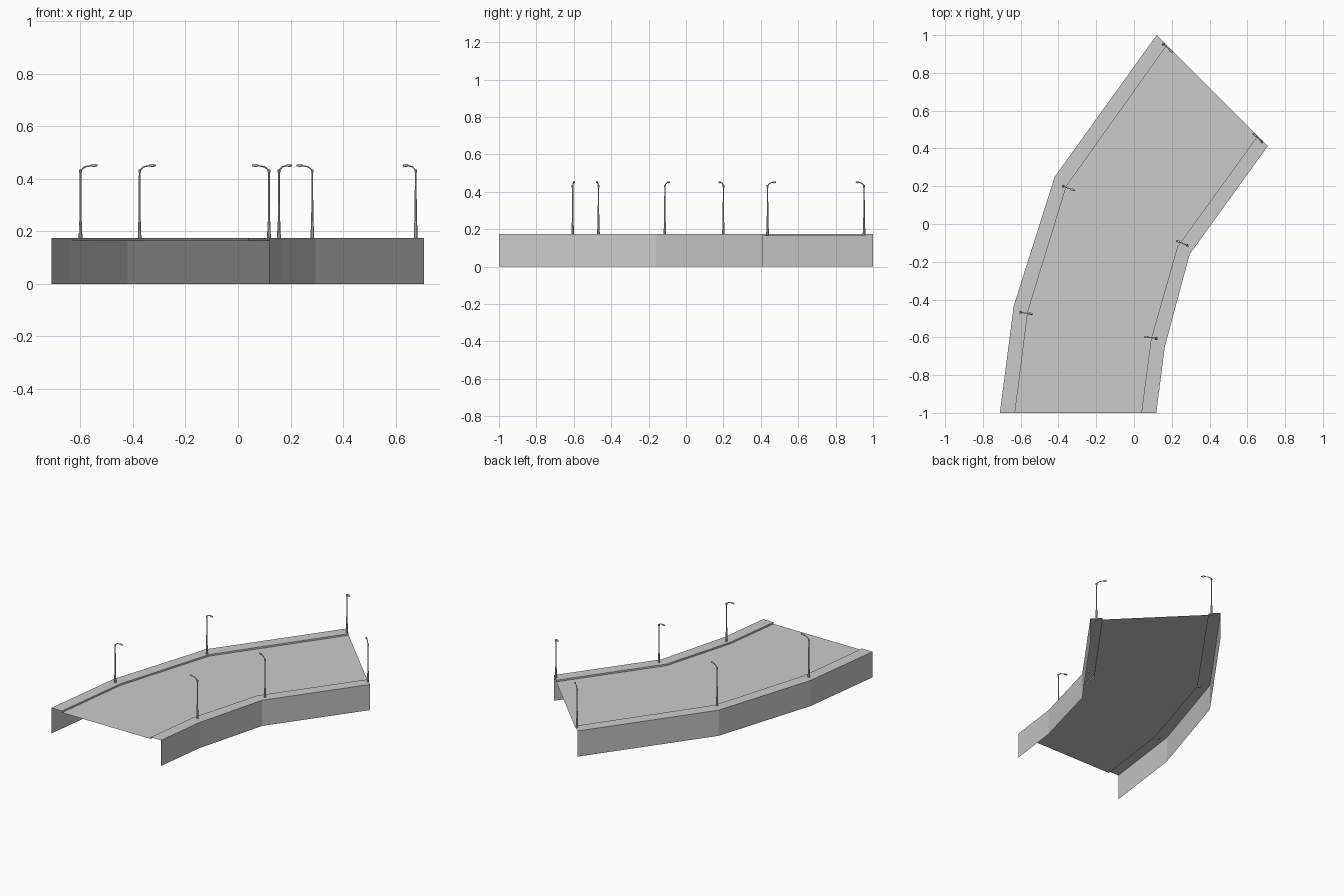
import bpy, bmesh, math
from mathutils import Matrix, Vector

if "Cube" in bpy.data.objects:
    bpy.data.objects.remove(bpy.data.objects["Cube"])

TOP, ROAD = 0.175, 0.164
# plan lines of the curved bridge, front to back
LEFT_OUT = [(-0.71, -1), (-0.637, -0.435), (-0.42, 0.25), (0.12, 1)]
LEFT_IN = [(-0.63, -1), (-0.562, -0.465), (-0.358, 0.2), (0.174, 0.946)]
RIGHT_OUT = [(0.118, -1), (0.163, -0.65), (0.295, -0.16), (0.708, 0.412)]
RIGHT_IN = [(0.039, -1), (0.09, -0.61), (0.23, -0.12), (0.654, 0.466)]


def finish(bm, name):
    me = bpy.data.meshes.new(name)
    bm.to_mesh(me)
    bm.free()
    ob = bpy.data.objects.new(name, me)
    bpy.context.collection.objects.link(ob)
    return ob


def strip(name, rails):
    """Loft flat faces across a list of (plan line, height) rails."""
    bm = bmesh.new()
    rows = [[bm.verts.new((x, y, z)) for x, y in line] for line, z in rails]
    for a, b in zip(rows, rows[1:]):
        for i in range(len(a) - 1):
            bm.faces.new((a[i], b[i], b[i + 1], a[i + 1]))
    return finish(bm, name)


# side wall, pavement and kerb step on each side; road sheet between
strip("left_wall_and_pavement", [(LEFT_OUT, 0), (LEFT_OUT, TOP), (LEFT_IN, TOP), (LEFT_IN, ROAD)])
strip("road", [(LEFT_IN, ROAD), (RIGHT_IN, ROAD)])
strip("right_wall_and_pavement", [(RIGHT_IN, ROAD), (RIGHT_IN, TOP), (RIGHT_OUT, TOP), (RIGHT_OUT, 0)])


def tube(bm, path, sides=8):
    """Tapered tube in the xz plane through (x, z, radius) points, capped."""
    rings = []
    for i, (x, z, r) in enumerate(path):
        p, q = path[max(i - 1, 0)], path[min(i + 1, len(path) - 1)]
        d = Vector((q[0] - p[0], 0, q[1] - p[1])).normalized()
        side = Vector((0, 1, 0))
        up = side.cross(d)
        rings.append([bm.verts.new(Vector((x, 0, z)) + r * (
            math.cos(t) * up + math.sin(t) * side))
            for t in (2 * math.pi * k / sides for k in range(sides))])
    for a, b in zip(rings, rings[1:]):
        for k in range(sides):
            n = (k + 1) % sides
            bm.faces.new((a[k], b[k], b[n], a[n]))
    bm.faces.new(rings[0])
    bm.faces.new(rings[-1][::-1])


def lamp_mesh():
    bm = bmesh.new()
    # stepped pole with wide foot and top collar
    tube(bm, [(0, 0.166, 0.0075), (0, 0.235, 0.0055), (0, 0.238, 0.0045), (0, 0.428, 0.0032)])
    tube(bm, [(0, 0.424, 0.005), (0, 0.436, 0.005)])
    # bent arm
    tube(bm, [(0, 0.432, 0.003), (0.017, 0.446, 0.0028), (0.04, 0.450, 0.0025)], 6)
    # flattened lamp head
    m = Matrix.Translation((0.052, 0, 0.451)) @ Matrix.Diagonal((0.015, 0.006, 0.0055, 1))
    bmesh.ops.create_uvsphere(bm, u_segments=10, v_segments=6, radius=1, matrix=m)
    bmesh.ops.recalc_face_normals(bm, faces=bm.faces)
    return bm


# street lamps: x, y, heading of the arm in degrees
LAMPS = [(-0.60, -0.468, -8), (-0.375, 0.2, -21), (0.156, 0.952, -42),
         (0.118, -0.606, 172), (0.283, -0.113, 157), (0.677, 0.436, 137)]
for i, (x, y, a) in enumerate(LAMPS):
    lamp = finish(lamp_mesh(), f"street_lamp_{i + 1}")
    lamp.location = (x, y, 0)
    lamp.rotation_euler.z = math.radians(a)
